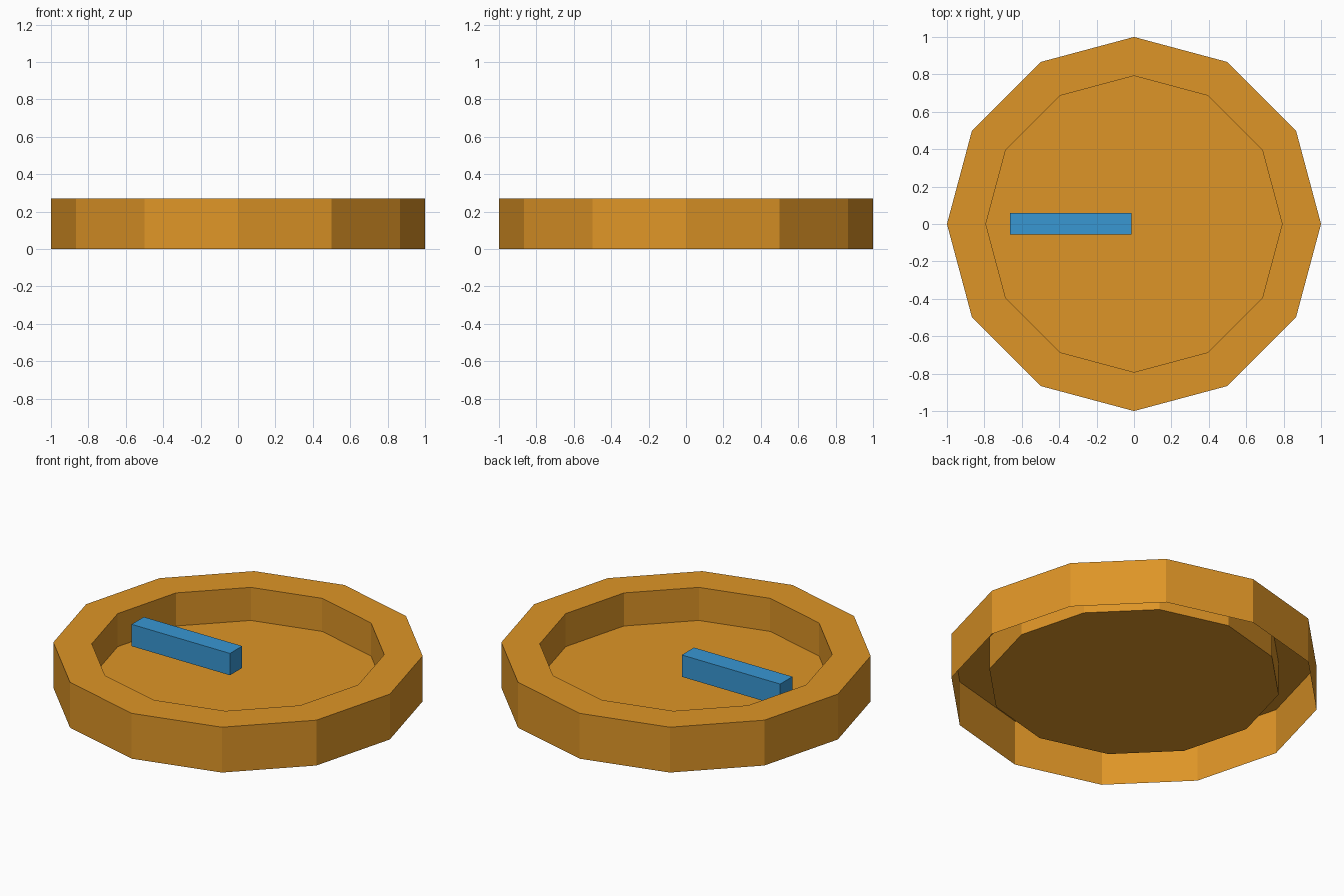
import bpy, bmesh, math

if "Cube" in bpy.data.objects:
    bpy.data.objects.remove(bpy.data.objects["Cube"])


def material(name, color):
    m = bpy.data.materials.new(name)
    m.diffuse_color = color
    m.use_nodes = True
    m.node_tree.nodes["Principled BSDF"].inputs["Base Color"].default_value = m.diffuse_color
    return m


def add_object(name, bm, mat):
    me = bpy.data.meshes.new(name)
    bm.to_mesh(me)
    bm.free()
    me.materials.append(mat)
    ob = bpy.data.objects.new(name, me)
    bpy.context.collection.objects.link(ob)
    return ob


SIDES = 12
HEIGHT, FLOOR_Z, INNER_R = 0.27, 0.073, 0.792

# Dial case: open-bottomed shell (outer wall, rim, inner wall, recessed floor)
bm = bmesh.new()
profile = [(1.0, 0.0), (1.0, HEIGHT), (INNER_R, HEIGHT), (INNER_R, FLOOR_Z)]
rings = [[bm.verts.new((r * math.cos(i * math.tau / SIDES),
                        r * math.sin(i * math.tau / SIDES), z))
          for i in range(SIDES)] for r, z in profile]
for a, b in zip(rings, rings[1:]):
    for i in range(SIDES):
        j = (i + 1) % SIDES
        bm.faces.new((a[i], a[j], b[j], b[i]))
bm.faces.new(rings[-1])
add_object("dial_case", bm, material("case_orange", (0.73, 0.30, 0.02, 1)))

# Pointer: bar hovering over the floor, from the centre towards the left
bm = bmesh.new()
bmesh.ops.create_cube(bm, size=1)
bmesh.ops.scale(bm, vec=(0.648, 0.115, 0.13), verts=bm.verts)
bmesh.ops.translate(bm, vec=(-0.338, 0.002, 0.197), verts=bm.verts)
add_object("pointer", bm, material("pointer_blue", (0.04, 0.31, 0.65, 1)))
